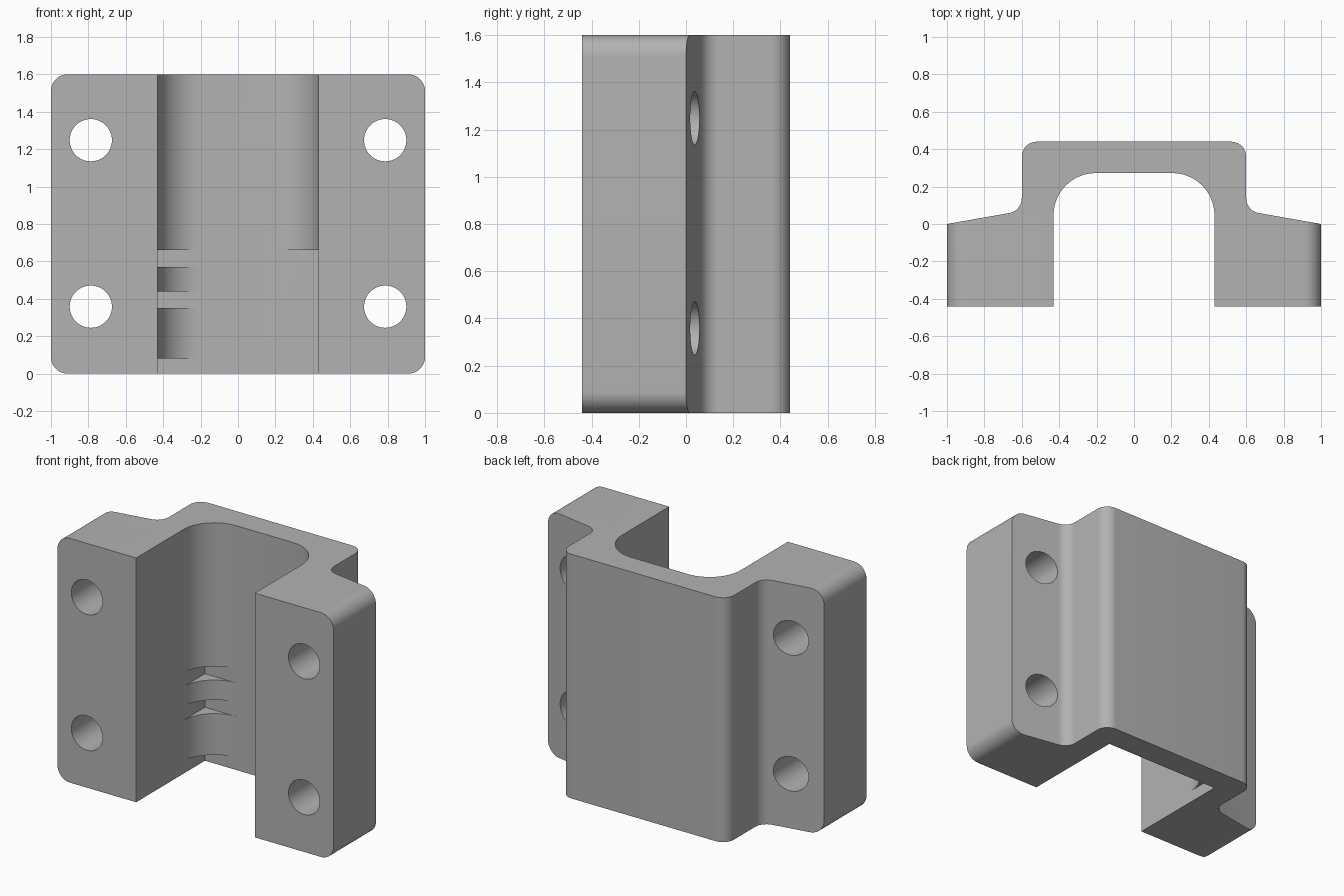
import bpy, bmesh
from math import cos, sin, tan, radians
from mathutils import Vector

cube = bpy.data.objects.get("Cube")
if cube:
    bpy.data.objects.remove(cube, do_unlink=True)

HEIGHT, DEPTH = 1.6, 0.44
CHANNEL_X, CHANNEL_Y, FILLET = 0.43, 0.272, 0.225
SLOPE = 10

grey = bpy.data.materials.new("plain grey")
grey.use_nodes = True
colour = (0.45, 0.45, 0.45, 1)
grey.diffuse_color = colour
grey.node_tree.nodes["Principled BSDF"].inputs["Base Color"].default_value = colour


def arc(cx, cy, r, start, end, steps=12):
    angles = [radians(start + (end - start) * i / steps) for i in range(steps + 1)]
    return [(cx + r * cos(a), cy + r * sin(a)) for a in angles]


def mirrored(half):
    return half + [(-x, y) for x, y in reversed(half)]


def prism(name, outline, low, high, axis="z"):
    """Extrude a flat outline along z, or an (x, z) outline along y."""
    place = (lambda p, t: (p[0], p[1], t)) if axis == "z" else (lambda p, t: (p[0], t, p[1]))
    bm = bmesh.new()
    face = bm.faces.new([bm.verts.new(place(p, low)) for p in outline])
    sweep = Vector(place((0, 0), high - low))
    new = bmesh.ops.extrude_face_region(bm, geom=[face])["geom"]
    bmesh.ops.translate(bm, vec=sweep, verts=[v for v in new if isinstance(v, bmesh.types.BMVert)])
    if not any(f.is_valid and len(f.verts) == len(outline)
               and all(abs(v.co.dot(sweep.normalized()) - low) < 1e-5 for v in f.verts)
               for f in bm.faces):
        bm.faces.new([v for v in face.verts])
    bmesh.ops.recalc_face_normals(bm, faces=bm.faces)
    mesh = bpy.data.meshes.new(name)
    bm.to_mesh(mesh)
    bm.free()
    mesh.materials.append(grey)
    obj = bpy.data.objects.new(name, mesh)
    bpy.context.collection.objects.link(obj)
    return obj


def combine(target, tool, operation="DIFFERENCE"):
    mod = target.modifiers.new(tool.name, "BOOLEAN")
    mod.object, mod.operation, mod.solver = tool, operation, "EXACT"
    bpy.ops.object.select_all(action="DESELECT")
    bpy.context.view_layer.objects.active = target
    target.select_set(True)
    bpy.ops.object.modifier_apply(modifier=mod.name)
    bpy.data.objects.remove(tool, do_unlink=True)


# Bracket body: raised back with sloping side flanges
r = 0.08
flange_y = (1 - 0.68 + r * sin(radians(SLOPE))) * tan(radians(SLOPE)) + r * cos(radians(SLOPE))
half = arc(0.52, DEPTH - r, r, 90, 0) + arc(0.68, flange_y, r, 180, 270 - SLOPE)
half += [(1.1, -0.1 * tan(radians(SLOPE))), (1.1, -0.6)]
bracket = prism("bracket", mirrored(half), -0.1, HEIGHT + 0.1)

# Rounded outer corners
r = 0.09
side = arc(1 - r, HEIGHT - r, r, 90, 0) + arc(1 - r, r, r, 0, -90)
combine(bracket, prism("corner_limit", mirrored(side), -DEPTH, 0.7, "y"), "INTERSECT")

# Central channel with rounded inner corners
half = arc(CHANNEL_X - FILLET, CHANNEL_Y - FILLET, FILLET, 90, 0, 16) + [(CHANNEL_X, -1)]
combine(bracket, prism("channel_cutter", mirrored(half), -0.5, HEIGHT + 0.5))

# Square reliefs cut into the rounded inner corners
for sign, low, high in [(-1, -0.2, 0.08), (-1, 0.35, 0.44), (-1, 0.57, 0.66), (1, -0.2, 0.66)]:
    a, b = sign * 0.1, sign * CHANNEL_X
    box = [(a, -0.1), (b, -0.1), (b, CHANNEL_Y), (a, CHANNEL_Y)]
    combine(bracket, prism("relief_cutter", box, low, high))

# Four mounting holes
for x in (-0.787, 0.787):
    for z in (0.358, 1.248):
        circle = arc(x, z, 0.113, 0, 360, 48)[:-1]
        combine(bracket, prism("hole_cutter", circle, -1, 1, "y"))

bpy.ops.object.shade_smooth_by_angle(angle=radians(30))
